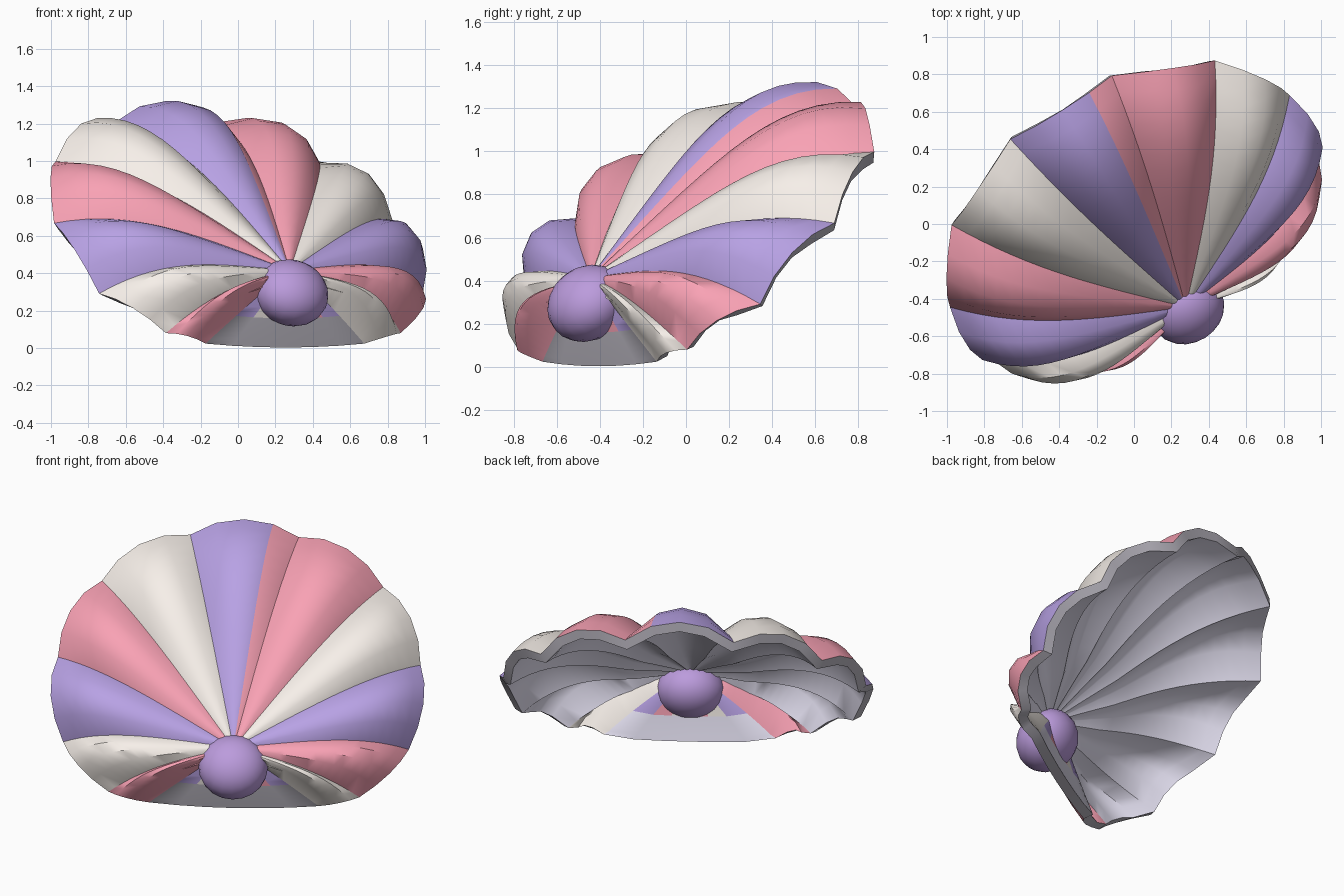
import bpy, bmesh, math
from mathutils import Vector, Matrix

if "Cube" in bpy.data.objects:
    bpy.data.objects.remove(bpy.data.objects["Cube"])


def mat(name, rgb):
    m = bpy.data.materials.new(name)
    m.diffuse_color = (*rgb, 1)
    m.use_nodes = True
    m.node_tree.nodes["Principled BSDF"].inputs["Base Color"].default_value = m.diffuse_color
    return m


PINK = mat("pink", (0.95, 0.36, 0.46))
WHITE = mat("cream", (0.93, 0.87, 0.82))
LILAC = mat("lilac", (0.48, 0.36, 0.78))
LINING = mat("lining", (0.86, 0.83, 0.98))
RIM = mat("rim_grey", (0.50, 0.48, 0.54))
KNOB = mat("knob_violet", (0.50, 0.33, 0.72))

# Shell frame: u sideways, p up the tilted rim plane, n out of the dome
YAW, TILT = math.radians(32), math.radians(43)
FRAME = Matrix.Rotation(YAW, 3, 'Z') @ Matrix.Rotation(TILT, 3, 'X')
APEX = Vector((0, -0.10, 0.66))
SEG, RINGS, THICK, S0 = 4, 14, 0.06, 0.04

# Valley ends on the rim, one side: u, p, n, curve power
half = [(0.32, 1.36, 0.38, 3.6), (0.83, 1.055, 0.38, 3.6), (1.07, 0.56, 0.39, 3.8),
        (1.02, 0.03, 0.37, 4.0), (0.74, -0.28, 0.37, 3.0), (0.50, -0.33, 0.34, 1.2)]
valleys = [(-u, p, n, e) for u, p, n, e in reversed(half)] + half

# Columns run over the 11 ribs, then back along the flat underside
# Each: rim point, power, rib swell vector, material index, is_flat
BULGE = [0, 0.75, 1, 0.75]
columns = []
for r in range(11):
    a, b = Vector(valleys[r]), Vector(valleys[r + 1])
    h = 0.15 * (b.xyz - a.xyz).length
    for k in range(SEG):
        c = a.lerp(b, k / SEG)
        out = Vector((c[0], c[1] - 0.5, 0)).normalized() * 0.7 + Vector((0, 0, 1))
        m = r % 3
        if r == 5 and k == SEG - 1:
            m = 0
        columns.append((c.xyz, c[3] + 2.5 * BULGE[k], out * h * BULGE[k], m, r in (0, 10)))
flat_colours = [2, 0, 1, 0, 1, 2]
for k, m in enumerate(flat_colours):
    t = 1 - 2 * k / len(flat_colours)
    sag = 1 - t * t
    columns.append((Vector((0.5 * t, -0.33 - 0.02 * sag, 0.34 - 0.01 * sag)), 1.2,
                    Vector((0, 0, 0)), m, True))
N = len(columns)
N_RIBS = 11 * SEG


def point(col, s):
    end, power, swell, _, _ = col
    q = APEX.lerp(end, s)
    q.z = APEX.z + (end.z - APEX.z) * s ** power
    return FRAME @ (q + swell * s ** 0.9)


# Ribbed shell: outer skin, lining and rim in one closed mesh
bm = bmesh.new()
ss = [S0 + (1 - S0) * (j / RINGS) ** 0.8 for j in range(RINGS + 1)]
outer = [[bm.verts.new(point(c, s)) for s in ss] for c in columns]
for i in range(N):
    o, o2 = outer[i], outer[(i + 1) % N]
    for j in range(RINGS):
        f = bm.faces.new((o[j], o2[j], o2[j + 1], o[j + 1]))
        f.material_index = 4 if i >= N_RIBS and ss[j] > 0.64 else columns[i][3]
bm.normal_update()
inner = [[bm.verts.new(v.co - v.normal * THICK * min(1, 3 * s)) for v, s in zip(o, ss)]
         for o in outer]
for i in range(N):
    i2 = (i + 1) % N
    for j in range(RINGS):
        f = bm.faces.new((inner[i][j + 1], inner[i2][j + 1], inner[i2][j], inner[i][j]))
        coloured = columns[i][4] and (i < N_RIBS or ss[j] < 0.64)
        f.material_index = columns[i][3] if coloured else 3
    for j in (0, RINGS):
        f = bm.faces.new((outer[i][j], outer[i2][j], inner[i2][j], inner[i][j]))
        f.material_index = 4
bmesh.ops.recalc_face_normals(bm, faces=bm.faces)
me = bpy.data.meshes.new("scallop_shell")
bm.to_mesh(me)
bm.free()
for m in (PINK, WHITE, LILAC, LINING, RIM):
    me.materials.append(m)
shell = bpy.data.objects.new("scallop_shell", me)
bpy.context.collection.objects.link(shell)

# Rounded hinge knob at the meeting point of the ribs
bpy.ops.mesh.primitive_uv_sphere_add(
    segments=20, ring_count=12, radius=1, location=FRAME @ Vector((0, -0.192, 0.582)),
    rotation=(TILT, 0, YAW))
knob = bpy.context.object
knob.name = "hinge_knob"
knob.scale = (0.205, 0.195, 0.165)
knob.data.materials.append(KNOB)

# Smooth ribs with sharp valleys
for ob in (shell, knob):
    bpy.ops.object.select_all(action='DESELECT')
    ob.select_set(True)
    bpy.context.view_layer.objects.active = ob
    bpy.ops.object.shade_smooth_by_angle(angle=math.radians(38))
